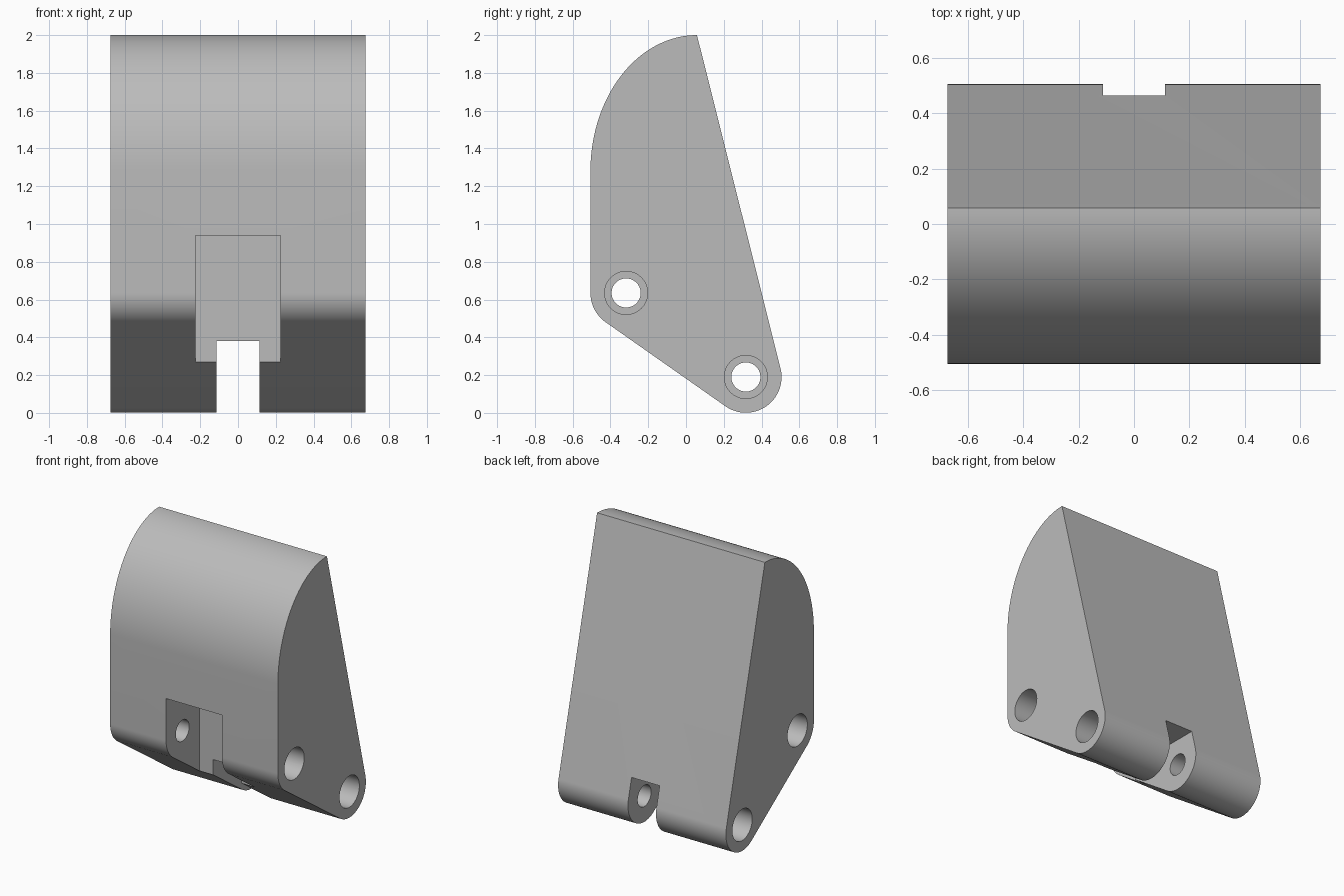
import bpy
import bmesh
from math import sin, cos, pi, radians, atan2, acos, hypot
from mathutils import Matrix

if "Cube" in bpy.data.objects:
    bpy.data.objects.remove(bpy.data.objects["Cube"])

HALF_WIDTH = 0.675
FRONT_PIN = (-0.317, 0.635)     # y, z of the two pin holes
REAR_PIN = (0.317, 0.19)
ROUND = 0.189                   # corner radius around each pin
TIP = (0.058, 2.0)

grey = bpy.data.materials.new("light_grey")
grey.use_nodes = True
grey.diffuse_color = (0.5, 0.5, 0.5, 1)
grey.node_tree.nodes["Principled BSDF"].inputs["Base Color"].default_value = (0.5, 0.5, 0.5, 1)


def make_object(name, bm):
    bmesh.ops.recalc_face_normals(bm, faces=bm.faces)
    mesh = bpy.data.meshes.new(name)
    bm.to_mesh(mesh)
    bm.free()
    mesh.materials.append(grey)
    obj = bpy.data.objects.new(name, mesh)
    bpy.context.collection.objects.link(obj)
    return obj


def arc(centre, ry, rz, start, end, steps):
    angles = [start + (end - start) * i / steps for i in range(steps + 1)]
    return [(centre[0] + ry * cos(a), centre[1] + rz * sin(a)) for a in angles]


def box_cutter(name, half_x, y0, y1, z0, z1):
    bm = bmesh.new()
    place = Matrix.Translation((0, (y0 + y1) / 2, (z0 + z1) / 2))
    size = Matrix.Diagonal((2 * half_x, y1 - y0, z1 - z0, 1))
    bmesh.ops.create_cube(bm, size=1, matrix=place @ size)
    return make_object(name, bm)


def pin_cutter(name, pin, radius, x0, x1):
    bm = bmesh.new()
    place = Matrix.Translation(((x0 + x1) / 2, *pin)) @ Matrix.Rotation(pi / 2, 4, 'Y')
    bmesh.ops.create_cone(bm, cap_ends=True, segments=64, radius1=radius,
                          radius2=radius, depth=x1 - x0, matrix=place)
    return make_object(name, bm)


# Side profile: rear round, sloping back, curved top, front, lower front round
dy, dz = TIP[0] - REAR_PIN[0], TIP[1] - REAR_PIN[1]
back_angle = atan2(dz, dy) - acos(ROUND / hypot(dy, dz))
slope_angle = atan2(FRONT_PIN[0] - REAR_PIN[0], REAR_PIN[1] - FRONT_PIN[1])
slope_angle = atan2(REAR_PIN[0] - FRONT_PIN[0], FRONT_PIN[1] - REAR_PIN[1])
slope_angle = -pi + (pi / 2 - atan2(FRONT_PIN[1] - REAR_PIN[1], REAR_PIN[0] - FRONT_PIN[0]))
front_y = FRONT_PIN[0] - ROUND
profile = arc(REAR_PIN, ROUND, ROUND, slope_angle, back_angle, 48)
profile += arc((TIP[0], 1.28), TIP[0] - front_y, TIP[1] - 1.28, pi / 2, pi, 48)
profile += arc(FRONT_PIN, ROUND, ROUND, -pi, slope_angle, 20)

bm = bmesh.new()
face = bm.faces.new([bm.verts.new((-HALF_WIDTH, y, z)) for y, z in profile])
side = bmesh.ops.extrude_face_region(bm, geom=[face])
bmesh.ops.translate(bm, vec=(2 * HALF_WIDTH, 0, 0),
                    verts=[v for v in side["geom"] if isinstance(v, bmesh.types.BMVert)])
body = make_object("hinge_block", bm)

# Front pocket, rear slot, pin holes and wider outer bores
cutters = [box_cutter("front_pocket", 0.225, -0.8, -0.124, -0.2, 0.94),
           box_cutter("rear_slot", 0.113, -0.3, 0.8, -0.2, 0.38)]
for label, pin in (("front", FRONT_PIN), ("rear", REAR_PIN)):
    cutters.append(pin_cutter(label + "_pin_hole", pin, 0.077, -1, 1))
    for s, e in ((-1, -0.375), (0.375, 1)):
        cutters.append(pin_cutter(label + "_outer_bore", pin, 0.114, s, e))

bpy.ops.object.select_all(action='DESELECT')
body.select_set(True)
bpy.context.view_layer.objects.active = body
for cutter in cutters:
    cutter.hide_render = True
    cut = body.modifiers.new(cutter.name, 'BOOLEAN')
    cut.operation = 'DIFFERENCE'
    cut.solver = 'EXACT'
    cut.object = cutter
    bpy.ops.object.modifier_apply(modifier=cut.name)
    bpy.data.objects.remove(cutter)

bpy.ops.object.shade_smooth_by_angle(angle=radians(30))
